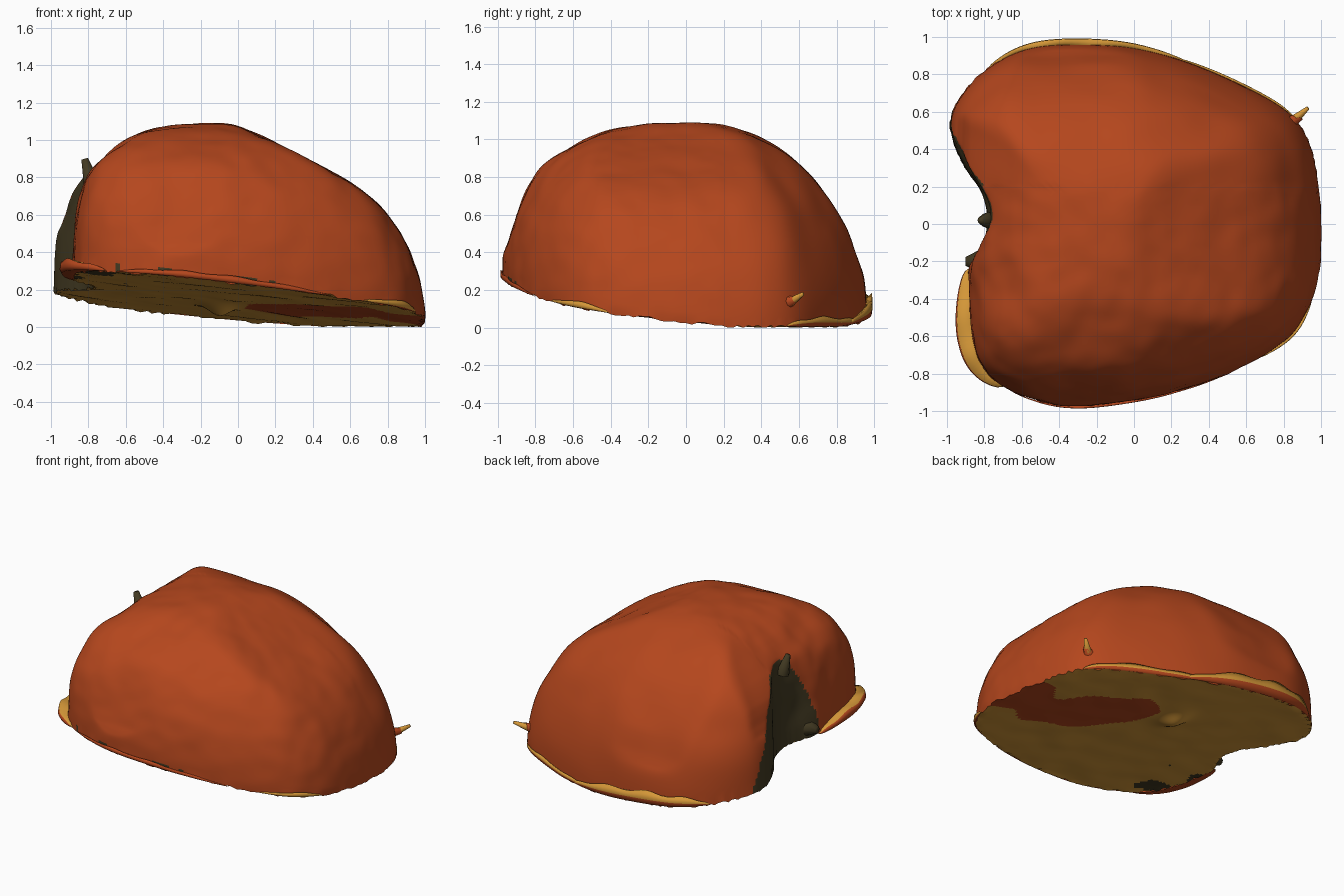
import bpy, math, random
from mathutils import Vector, noise

if "Cube" in bpy.data.objects:
    bpy.data.objects.remove(bpy.data.objects["Cube"])

random.seed(4)

def material(name, rgb):
    m = bpy.data.materials.new(name)
    m.diffuse_color = (*rgb, 1)
    m.use_nodes = True
    m.node_tree.nodes["Principled BSDF"].inputs["Base Color"].default_value = m.diffuse_color
    return m

RED = material("orange red skin", (0.465, 0.063, 0.0125))
GOLD = material("golden flesh", (0.67, 0.315, 0.04))
DARK = material("dark olive hollow", (0.055, 0.042, 0.016))
MATS = [RED, GOLD, DARK]

def make(name, verts, faces, mats):
    me = bpy.data.meshes.new(name)
    me.from_pydata(verts, [], faces)
    for m in MATS:
        me.materials.append(m)
    for p, i in zip(me.polygons, mats):
        p.material_index = i
        p.use_smooth = True
    me.update()
    ob = bpy.data.objects.new(name, me)
    bpy.context.collection.objects.link(ob)
    return ob

# Plan outline, clockwise from the right side, with the dent on the left
OUT = [(1, 0), (.99, -.25), (.93, -.45), (.8, -.63), (.5, -.8), (.2, -.9), (-.05, -.95),
       (-.3, -.975), (-.5, -.95), (-.7, -.87), (-.82, -.75), (-.87, -.58), (-.88, -.37),
       (-.88, -.22), (-.83, -.1), (-.81, .03), (-.85, .17), (-.93, .3), (-.98, .45),
       (-.97, .6), (-.88, .74), (-.74, .86), (-.55, .94), (-.3, .96), (0, .94),
       (.3, .86), (.6, .73), (.82, .6), (.93, .45), (.98, .25)]
# The same outline with the dent mostly filled, used higher up
TOP = list(OUT)
TOP[13:18] = [(-.88, -.22), (-.87, -.1), (-.87, .03), (-.89, .17), (-.94, .3)]
# Height limits seen from the front (x, z) and from the right (y, z)
FRONT = [(-.97, .42), (-.93, .62), (-.85, .77), (-.75, .88), (-.6, 1.0), (-.5, 1.045),
         (-.4, 1.08), (-.15, 1.11), (0, 1.08), (.2, .985), (.4, .885), (.6, .775),
         (.7, .7), (.8, .6), (.9, .46), (.96, .32), (.99, .2)]
SIDE = [(-.97, .31), (-.95, .42), (-.9, .62), (-.85, .75), (-.8, .83), (-.7, .91),
        (-.6, .965), (-.4, 1.055), (-.2, 1.105), (.1, 1.11), (.2, 1.085), (.35, 1.035),
        (.5, .955), (.6, .875), (.7, .77), (.8, .63), (.9, .42), (.95, .22)]
SUB = 8

def outline(src):
    pts, n = [], len(src)
    for i in range(n):
        a, b, c, d = [Vector(src[(i + k) % n]) for k in (-1, 0, 1, 2)]
        for s in range(SUB):
            t = s / SUB
            pts.append(.5 * (2*b + (c-a)*t + (2*a-5*b+4*c-d)*t*t + (3*b-a-3*c+d)*t**3))
    return pts

def limit(table, x):
    if x <= table[0][0]:
        return table[0][1]
    for (a, za), (b, zb) in zip(table, table[1:]):
        if x <= b:
            return za + (zb - za)*(x - a)/(b - a)
    return table[-1][1]

def soft_limit(table, x):
    return sum(limit(table, x + k) for k in (-.05, -.025, 0, .025, .05))/5

def smooth_min(a, b, k=.04):
    h = max(0, k - abs(a - b))/k
    return min(a, b) - h*h*k*.25

RIM, UPPER = outline(OUT), outline(TOP)
N = len(RIM)
PEAK = Vector((-.17, -.04))

def base_z(x, y):
    return max(.006, .134 - .104*x - .105*y)

def arch(y):
    # upper edge of the dark hollow on the left side
    return .86 - (2.0 if y > .05 else 6.5)*(y - .05)**2

def dent(x, y, z):
    # push the wall inwards below the arch
    if x > -.6 or not -.33 < y < .62:
        return 0
    return .035 * max(0, min(1, (arch(y) - z) / .08)) * max(0, 1 - ((y - .1)/.42)**2)

# Skin: superellipse columns from the tilted rim to the peak, held under the limits
ROWS = 60
jit = [random.uniform(-.01, .01) for _ in range(N)]
verts, faces, mats = [], [], []
for r in range(ROWS + 1):
    phi = math.pi/2 * r / ROWS
    for i, p in enumerate(RIM):
        u = (UPPER[i] - PEAK).normalized()
        n = 2.25 - .12*u.y + u.x*u.x*(-.3 if u.x > 0 else .75)
        s, h = max(0, math.cos(phi))**(2/n), math.sin(phi)**(2/n)
        t = max(0, min(1, (h - .2)/.55))
        q = PEAK + (p.lerp(UPPER[i], t*t*(3 - 2*t)) - PEAK)*s
        b = base_z(p.x, p.y)
        z = b + (1.11 - b)*h
        if r == 0:
            z = max(0, z + jit[i])
            q += u*jit[i]*.5
        else:
            cap = smooth_min(soft_limit(FRONT, q.x), soft_limit(SIDE, q.y))
            z = max(b + .002*r, smooth_min(z, cap))
            w = .012*noise.noise(Vector((q.x*4, q.y*4, z*4))) * min(1, h*2)
            if q.y < .2:
                w += .005*noise.noise(Vector((q.x*9, q.y*9, z*9)))
            q += u*w*s
            z += w*h
        if r == ROWS:
            break
        verts.append((q.x + dent(q.x, q.y, z), q.y, z))
verts.append((PEAK.x, PEAK.y, z))
for r in range(ROWS):
    for i in range(N):
        j = (i + 1) % N
        a, b = r*N + i, r*N + j
        f = (b, a, a + N, b + N) if r < ROWS - 1 else (b, a, ROWS*N)
        faces.append(f)
        c = sum((Vector(verts[k]) for k in f), Vector()) / len(f)
        hollow = c.x < -.6 and -.27 < c.y < .62 and c.z < arch(c.y) + .03*noise.noise(c*9)
        torn = r == 0 and c.x < .2 and c.y < 0 and noise.noise(c*9) > .2
        mats.append(2 if hollow or torn else 0)
make("skin_dome", verts, faces, mats)

# Cut face underneath: gold with a red patch
def cut_colour(c):
    d, r = (c.x + c.y)/1.414, (c.y - c.x)/1.414
    w = .45*noise.noise(Vector((c.x*5, c.y*5, 1)))
    patch = ((r + .28)/.48)**2 + ((d - .33)/.25)**2 + w < 1
    edge = ((r + .7)/.25)**2 + ((d - .7)/.32)**2 + w < 1
    if patch or edge:
        return 0
    return 2 if c.x < -.6 and c.y < -.35 and w > .08 else 1

RINGS = 40
bv, bf, bm = [], [], []
for k in range(RINGS):
    s = 1 - k/RINGS
    for i in range(N):
        if k == 0:
            bv.append(verts[i])
            continue
        q = Vector(verts[i]).xy*s
        z = base_z(q.x, q.y) + .01*noise.noise(Vector((q.x*5, q.y*5, 3)))
        bump = math.exp(-((q.x + .1)/.07)**2 - ((q.y - .3)/.12)**2)
        bv.append((q.x, q.y, max(.002, z - .05*bump)))
bv.append((0, 0, .134))
for k in range(RINGS):
    for i in range(N):
        j = (i + 1) % N
        a, b = k*N + i, k*N + j
        f = (a, b, b + N, a + N) if k < RINGS - 1 else (a, b, RINGS*N)
        bf.append(f)
        bm.append(cut_colour(sum((Vector(bv[q]) for q in f), Vector()) / len(f)))
make("cut_base", bv, bf, bm)

# Curled lips around the rim, skin outside and flesh on top
def lip(name, start, end, width, height, colours):
    lv, lf = [], []
    i0, i1 = int(start*SUB), int(end*SUB)
    for i in range(i0, i1 + 1):
        p = RIM[i % N]
        t = (RIM[(i + 1) % N] - RIM[(i - 1) % N]).normalized()
        out = Vector((t.y, -t.x))
        if out.dot(p - PEAK) < 0:
            out = -out
        g = math.sin(math.pi*(i - i0)/(i1 - i0))**.6
        b = base_z(p.x, p.y)
        top = 1 + .12*math.sin(i*.7)
        for o, h in ((-.01, 0), (.85, .12), (1, .45), (.9, top), (-.15, .75)):
            q = p + out*width*g*o
            lv.append((q.x, q.y, b + height*g*h))
    for k in range(i1 - i0):
        for m in range(4):
            a = k*5 + m
            lf.append((a, a + 1, a + 6, a + 5))
    make(name, lv, lf, colours*(i1 - i0))

lip("left_lip", 9, 12.9, .08, .07, [0, 0, 0, 1])
lip("back_lip", 20.8, 25, .032, .1, [0, 0, 1, 1])
lip("back_right_lip", 24.4, 27.5, .012, .05, [0, 0, 1, 1])
lip("right_lip", 1.8, 3.6, .015, .035, [0, 1, 1, 1])
lip("front_red_lip", 4, 8.8, .012, .035, [0]*4)

# Small tapered pieces: the rim spike and the torn tabs at the hollow
def spike(name, a, b, rad, mat):
    a, b = Vector(a), Vector(b)
    q = (b - a).to_track_quat('Z', 'Y')
    ring = [Vector((rad*math.cos(k*math.pi/4), rad*math.sin(k*math.pi/4), 0)) for k in range(8)]
    sv = [a + q @ v for v in ring] + [b + q @ (v*.4) for v in ring]
    sf = [(k, (k+1) % 8, 8 + (k+1) % 8, 8 + k) for k in range(8)] + [tuple(range(8, 16))]
    make(name, sv, sf, [mat]*9)

spike("rim_spike_root", (.78, .51, .12), (.89, .575, .15), .05, 0)
spike("rim_spike_tip", (.86, .56, .14), (.93, .62, .18), .025, 1)
spike("hollow_tab_top", (-.78, .02, .76), (-.82, .02, .9), .045, 2)
spike("hollow_tab_front", (-.83, -.2, .3), (-.9, -.2, .3), .06, 2)
